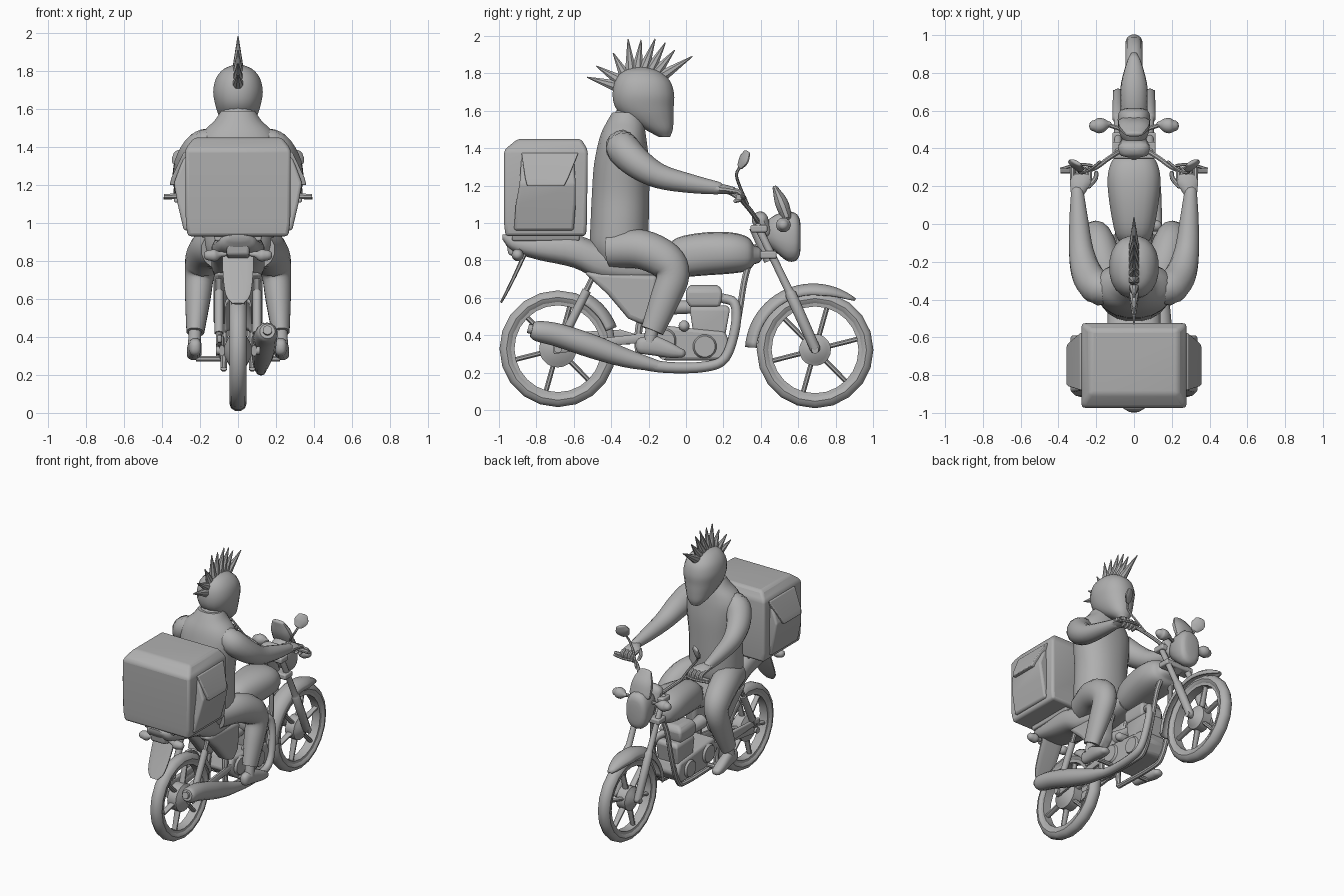
import bpy, bmesh, math
from mathutils import Vector

GREY = bpy.data.materials.new("mid_grey")
GREY.diffuse_color = (0.43, 0.43, 0.43, 1)


def finish(name, bm, mirror=False, bevel=0, solid=0):
    bmesh.ops.recalc_face_normals(bm, faces=bm.faces)
    me = bpy.data.meshes.new(name)
    bm.to_mesh(me)
    bm.free()
    me.materials.append(GREY)
    ob = bpy.data.objects.new(name, me)
    bpy.context.collection.objects.link(ob)
    if solid:
        ob.modifiers.new("solid", 'SOLIDIFY').thickness = solid
    if bevel:
        b = ob.modifiers.new("bevel", 'BEVEL')
        b.width, b.segments, b.limit_method = bevel, 3, 'ANGLE'
    if mirror:
        ob.modifiers.new("mirror", 'MIRROR').use_mirror_merge = False
    return ob


def skin(bm, rings, close_path=False, close_ring=True, caps=True):
    n = len(rings[0])
    pairs = list(zip(rings, rings[1:])) + ([(rings[-1], rings[0])] if close_path else [])
    for a, b in pairs:
        for i in range(n if close_ring else n - 1):
            j = (i + 1) % n
            bm.faces.new((a[i], a[j], b[j], b[i]))
    if caps and not close_path:
        bm.faces.new(rings[0])
        bm.faces.new(rings[-1])


def sweep(name, pts, n=12, ref=(1, 0, 0), axis=None, p=2, sub=4, mirror=False, rounded=False):
    """Smooth path of (x, y, z, r) or (x, y, z, ra, rb) with superellipse rings."""
    P = [list(q) if len(q) == 5 else [*q, q[3]] for q in pts]
    E = [[2 * a - b for a, b in zip(P[0], P[1])]] + P + [[2 * a - b for a, b in zip(P[-1], P[-2])]]
    S = []
    for k in range(len(P) - 1):
        for s in range(sub):
            t = s / sub
            S.append([.5 * (2 * b + (c - a) * t + (2 * a - 5 * b + 4 * c - d) * t * t
                            + (3 * b - a - 3 * c + d) * t ** 3) for a, b, c, d in zip(*E[k:k + 4])])
    S.append(P[-1])
    frames = []
    for i, q in enumerate(S):
        t = Vector(S[min(i + 1, len(S) - 1)][:3]) - Vector(S[max(i - 1, 0)][:3])
        t = Vector(axis) if axis else t.normalized()
        frames.append((Vector(q[:3]), t, max(q[3], .003), max(q[4], .003)))
    if rounded:
        def dome(f, sign):
            c, t, a, b = f
            return [(c + t * sign * min(a, b) * o, t, a * k, b * k) for o, k in ((.45, .87), (.75, .6), (.9, .25))]
        frames = dome(frames[0], -1)[::-1] + frames + dome(frames[-1], 1)
    bm, rings = bmesh.new(), []
    for c, t, ra, rb in frames:
        u = (Vector(ref) - t * t.dot(Vector(ref))).normalized()
        v = t.cross(u)
        ring = []
        for i in range(n):
            a = 2 * math.pi * (i + .5) / n
            ca, sa = math.cos(a), math.sin(a)
            ring.append(bm.verts.new(c + u * ra * math.copysign(abs(ca) ** (2 / p), ca)
                                     + v * rb * math.copysign(abs(sa) ** (2 / p), sa)))
        rings.append(ring)
    skin(bm, rings)
    return finish(name, bm, mirror)


def lathe(name, prof, y, z, n=24, arc=None, solid=0, closed=True, taper=False):
    """Revolve (x, radius) profile around the x axis through (y, z)."""
    bm, rings = bmesh.new(), []
    a0, a1 = [math.radians(v) for v in (arc or (0, 360))]
    top = max(r for x, r in prof)
    for i in range(n + (1 if arc else 0)):
        f = i / n
        a = a0 + (a1 - a0) * f
        k = min(1, math.sqrt(.06 + 4 * f)) if taper else 1
        rings.append([bm.verts.new((x * k, y + (top - (top - r) * k) * math.cos(a),
                                    z + (top - (top - r) * k) * math.sin(a))) for x, r in prof])
    skin(bm, rings, not arc, closed, False)
    return finish(name, bm, solid=solid)


def block(name, levels, bevel=.01, mirror=False):
    """Stack of rectangles (z, x0, x1, y0, y1)."""
    bm = bmesh.new()
    skin(bm, [[bm.verts.new(c) for c in ((x0, y0, z), (x1, y0, z), (x1, y1, z), (x0, y1, z))]
              for z, x0, x1, y0, y1 in levels])
    return finish(name, bm, mirror, bevel)


def prism(name, outline, x0, x1, bevel=.01, mirror=False):
    bm = bmesh.new()
    skin(bm, [[bm.verts.new((x, y, z)) for y, z in outline] for x in (x0, x1)])
    return finish(name, bm, mirror, bevel)


Y, Z = (0, 1, 0), (0, 0, 1)

# Wheels: tyre with rim, hub and six spokes
for tag, wy, wz, hub in (("front", .69, .322, .085), ("rear", -.685, .328, .1)):
    lathe(tag + "_tyre", [(.045 * math.cos(a), .275 + .039 * math.sin(a))
                          for a in [math.tau * i / 10 for i in range(10)]], wy, wz, 20)
    lathe(tag + "_rim", [(-.036, .258), (.036, .258), (.032, .232), (-.032, .232)], wy, wz)
    lathe(tag + "_hub", [(-.07, .003), (-.07, .03), (-.045, hub - .02), (-.035, hub), (.035, hub),
                         (.045, hub - .02), (.07, .03), (.07, .003)], wy, wz, 20)
    for i in range(6):
        c, s = math.cos(i * math.pi / 3 + .25), math.sin(i * math.pi / 3 + .25)
        sweep(f"{tag}_spoke_{i}", [(0, wy + c * r, wz + s * r, w, .014)
                                   for r, w in ((.06, .025), (.245, .018))], 8, sub=1)

# Mudguards
ARCH = [(-.072, .295), (-.064, .325), (-.035, .347), (0, .355), (.035, .347), (.064, .325), (.072, .295)]
lathe("front_mudguard", [(x, r + .01) for x, r in ARCH], .68, .312, 24, (51, 176), .01, False, True)
lathe("rear_mudguard", [(x, r - .02) for x, r in ARCH], -.685, .33, 10, (20, 60), .01, False)
sweep("rear_flap", [(0, -.86, .84, .085, .012), (0, -.915, .72, .08, .01), (0, -.965, .62, .065, .008),
                    (0, -.99, .575, .03, .006)], p=4)

# Fork, yokes and steering
sweep("fork_leg", [(.085, .385, .98, .02), (.085, .55, .64, .022), (.085, .56, .62, .03), (.085, .69, .33, .028)],
      10, mirror=True, rounded=True, sub=2)
for i, (y, z) in enumerate(((.39, .97), (.44, .83))):
    block(f"yoke_{i}", [(z - .02, -.115, .115, y - .045, y + .045), (z + .02, -.115, .115, y - .045, y + .045)])
sweep("front_axle", [(-.11, .69, .322, .02), (.11, .69, .322, .02)], ref=Z, sub=1)
sweep("handlebar", [(0, .39, 1.0, .013), (.06, .39, 1.0, .013), (.13, .35, 1.06, .013), (.20, .3, 1.12, .013),
                    (.26, .285, 1.14, .015), (.39, .28, 1.14, .015)], 8, ref=Z, mirror=True)
sweep("brake_lever", [(.22, .31, 1.14, .008), (.3, .315, 1.135, .008), (.39, .29, 1.13, .008)], 6, ref=Z, mirror=True)
sweep("mirror_stem", [(.18, .33, 1.1, .008), (.23, .29, 1.19, .008), (.28, .27, 1.26, .008), (.3, .295, 1.31, .008)],
      6, mirror=True)
sweep("mirror_head", [(.295, .29, 1.305, .03, .012), (.305, .31, 1.34, .05, .016), (.308, .325, 1.375, .035, .012)],
      ref=(.85, .52, 0), mirror=True, rounded=True)

# Headlight cowl, screen, gauges and indicators
sweep("headlight_cowl", [(0, .43, .95, .05, .06), (0, .48, .945, .078, .1), (0, .54, .93, .087, .132),
                         (0, .585, .925, .083, .128), (0, .606, .925, .065, .1), (0, .613, .925, .04, .06)],
      18, axis=Y, p=2.4)
sweep("fly_screen", [(0, .54, 1.03, .085, .03), (0, .51, 1.11, .08, .036), (0, .478, 1.185, .05, .016)],
      p=2.4, rounded=True)
sweep("gauges", [(0, .42, .95, .075, .04), (0, .395, 1.02, .085, .045)], 12, p=3, rounded=True)
sweep("front_indicator", [(.13, .53, .99, .012), (.16, .525, .99, .035), (.19, .52, .99, .04), (.21, .52, .99, .03)],
      10, ref=Z, mirror=True, rounded=True)
sweep("front_indicator_stem", [(.06, .5, .98, .012), (.14, .525, .99, .012)], 8, ref=Z, mirror=True, sub=1)
sweep("rear_indicator", [(.04, -.89, .84, .012), (.09, -.9, .835, .015), (.12, -.9, .83, .033), (.155, -.9, .83, .028)],
      10, ref=Z, mirror=True, rounded=True)

# Tank, seat, tail and side covers
sweep("fuel_tank", [(0, -.12, .79, .06, .06), (0, -.05, .815, .1, .105), (0, .1, .835, .13, .115),
                    (0, .24, .84, .142, .11), (0, .33, .835, .12, .09), (0, .365, .83, .08, .05)],
      18, axis=Y, p=2.4, rounded=True)
sweep("seat_and_tail", [(0, -.98, .925, .05, .015), (0, -.93, .895, .1, .045), (0, -.8, .87, .125, .065),
                        (0, -.6, .85, .14, .09), (0, -.45, .79, .14, .1), (0, -.25, .76, .12, .08),
                        (0, -.05, .77, .09, .06)], 16, axis=Y, p=2.8)
prism("side_cover", [(-.55, .74), (-.42, .62), (-.31, .49), (-.23, .455), (-.17, .52), (-.15, .72)],
      .04, .13, .025, True)
prism("rear_light", [(-.96, .9), (-.95, .83), (-.86, .81), (-.84, .88)], -.06, .06, .015)

# Frame, swing arm and shocks
sweep("down_tube", [(.035, .34, .8, .02), (.06, .31, .68, .018), (.075, .27, .45, .018), (.075, .2, .27, .018),
                    (.075, .1, .235, .018), (.075, -.25, .24, .018)], 8, mirror=True)
sweep("head_tube", [(0, .37, .98, .035), (0, .45, .8, .035)], sub=1)
sweep("backbone", [(0, .38, .86, .03), (0, -.2, .72, .03)], 8, sub=1)
sweep("seat_post", [(.06, -.15, .72, .02), (.07, -.25, .45, .022), (.075, -.25, .24, .018)], 8, mirror=True)
sweep("swing_arm", [(.085, -.2, .39, .014, .025), (.085, -.45, .36, .014, .025), (.085, -.71, .328, .014, .03)],
      8, p=3, mirror=True)
sweep("shock_spring", [(.1, -.64, .42, .024), (.1, -.53, .64, .024)], 10, sub=1, mirror=True)
sweep("shock_rod", [(.1, -.67, .36, .016), (.1, -.49, .73, .016)], 8, sub=1, mirror=True)
sweep("rear_axle", [(-.115, -.685, .328, .022), (.115, -.685, .328, .022)], ref=Z, sub=1)
prism("chain_guard", [(-.72, .41), (-.35, .43), (-.25, .4), (-.3, .35), (-.72, .37)], -.11, -.085, .01)

# Engine with cylinder, covers and carburettor
prism("crankcase", [(-.24, .36), (-.2, .46), (.0, .44), (.21, .42), (.24, .34), (.19, .265), (-.12, .265)],
      -.1, .1, .02)
block("cylinder", [(.4, -.085, .085, .04, .21), (.54, -.09, .09, .02, .235), (.56, -.075, .075, .03, .22)], .012)
block("cylinder_head", [(.55, -.08, .08, .02, .18), (.585, -.09, .09, .0, .19), (.64, -.09, .09, -.0, .195),
                        (.67, -.06, .06, .02, .17)], .015)
for i, (y, z, r) in enumerate(((.1, .34, .07), (-.12, .37, .075))):
    sweep(f"engine_cover_{i}", [(.09, y, z, r), (.115, y, z, r * .8)], 16, ref=Z, sub=1, mirror=True)
sweep("carburettor", [(.0, .03, .55, .035), (0, -.08, .55, .04), (0, -.18, .56, .05)], axis=Y)
sweep("ignition_cap", [(.07, -.01, .45, .03), (.12, -.01, .45, .03)], 10, ref=Z, sub=1, rounded=True)
sweep("foot_peg", [(.08, -.12, .285, .016), (.22, -.12, .285, .016)], 8, ref=Z, sub=1, mirror=True)

# Exhaust pipe and silencer
sweep("exhaust_pipe", [(.05, .19, .6, .025), (.08, .26, .57, .026), (.1, .265, .45, .026), (.115, .21, .28, .026),
                       (.12, .1, .232, .028), (.12, -.1, .228, .03), (.12, -.25, .252, .034)], 10)
sweep("silencer", [(.12, -.15, .235, .03), (.125, -.32, .278, .05), (.135, -.5, .34, .063), (.145, -.68, .4, .062),
                   (.153, -.79, .422, .055), (.155, -.825, .43, .04)], 14)
sweep("silencer_tip", [(.155, -.8, .425, .025), (.155, -.845, .437, .025)], 10, sub=1)

# Delivery box with side pouches
block("delivery_box", [(.93, -.265, .265, -.965, -.535), (1.0, -.275, .275, -.973, -.53),
                       (1.39, -.278, .278, -.973, -.525), (1.45, -.232, .232, -.9, -.56)], .018)
block("side_pouch", [(.96, .25, .285, -.92, -.6), (1.1, .25, .318, -.91, -.59), (1.21, .25, .338, -.89, -.59),
                     (1.35, .25, .285, -.88, -.6)], .015, True)
block("pouch_flap", [(1.2, .28, .36, -.85, -.65), (1.24, .27, .35, -.86, -.63), (1.375, .26, .286, -.88, -.575)],
      .006, True)
block("box_rack", [(.905, -.12, .12, -.93, -.57), (.94, -.13, .13, -.93, -.57)], .008)

# Rider body
sweep("rider_torso", [(0, -.37, .80, .15, .12), (0, -.36, .88, .185, .155), (0, -.355, 1.0, .19, .157),
                      (0, -.35, 1.15, .188, .155), (0, -.345, 1.3, .205, .15), (0, -.34, 1.41, .215, .135),
                      (0, -.335, 1.48, .185, .12), (0, -.325, 1.54, .125, .1), (0, -.32, 1.59, .09, .075)],
      20, axis=Z, p=2.2)
sweep("rider_neck", [(0, -.33, 1.5, .1, .09), (0, -.29, 1.58, .085, .08), (0, -.25, 1.64, .07, .07)], 14)
sweep("rider_arm", [(.13, -.345, 1.425, .08), (.195, -.335, 1.395, .09), (.25, -.26, 1.32, .082),
                    (.28, -.14, 1.25, .066), (.293, .03, 1.21, .05), (.3, .17, 1.187, .034)],
      14, mirror=True, rounded=True)
sweep("rider_hand", [(.3, .15, 1.185, .034, .028), (.285, .21, 1.18, .055, .026), (.28, .25, 1.175, .058, .02)],
      12, axis=Y, mirror=True, rounded=True)
for i in range(4):
    x = .235 + i * .03
    sweep(f"rider_finger_{i}", [(x, .24, 1.175, .015), (x, .285, 1.165, .015), (x, .29, 1.13, .014), (x, .265, 1.118, .012)],
          8, sub=3, mirror=True, rounded=True)
sweep("rider_thumb", [(.24, .2, 1.175, .014), (.205, .24, 1.16, .013), (.2, .27, 1.14, .012)], 8, mirror=True, rounded=True)
sweep("rider_leg", [(.1, -.4, .86, .1), (.155, -.24, .86, .1, .105), (.188, -.11, .8, .092, .1),
                    (.203, -.07, .72, .078, .088), (.212, -.11, .6, .068, .08), (.225, -.18, .425, .048, .062)],
      14, mirror=True)
sweep("rider_ankle", [(.225, -.175, .46, .035), (.23, -.195, .36, .035)], 10, mirror=True, sub=1)
sweep("rider_shoe", [(.225, -.24, .345, .032, .045), (.227, -.17, .345, .036, .055), (.231, -.08, .32, .04, .042),
                     (.233, -.025, .305, .034, .025)], 12, axis=Y, p=2.5, mirror=True, rounded=True)

# Helmet with a crest of spikes
sweep("helmet", [(0, -.115, 1.46, .035, .03), (0, -.145, 1.50, .07, .075), (0, -.195, 1.56, .1, .13),
                 (0, -.222, 1.62, .12, .158), (0, -.228, 1.69, .132, .166), (0, -.232, 1.76, .118, .148),
                 (0, -.24, 1.81, .078, .1), (0, -.24, 1.835, .02, .03)], 20, axis=Z, p=2.2)
TIPS = [(-.53, 1.78), (-.48, 1.84), (-.39, 1.91), (-.31, 1.985), (-.24, 1.98), (-.165, 1.985), (-.11, 1.965),
        (-.06, 1.925), (.035, 1.892)]
for i, (y, z) in enumerate(TIPS):
    a = math.radians(155 - i * 13)
    base = (0, -.23 + .145 * math.cos(a), 1.67 + .14 * math.sin(a))
    sweep(f"crest_spike_{i}", [(*base, .032, .036), (0, y, z, .003)], 8, sub=1)

# Smooth shading with crisp edges
for ob in bpy.context.scene.objects:
    ob.select_set(True)
    bpy.context.view_layer.objects.active = ob
bpy.ops.object.shade_smooth_by_angle(angle=math.radians(40))
